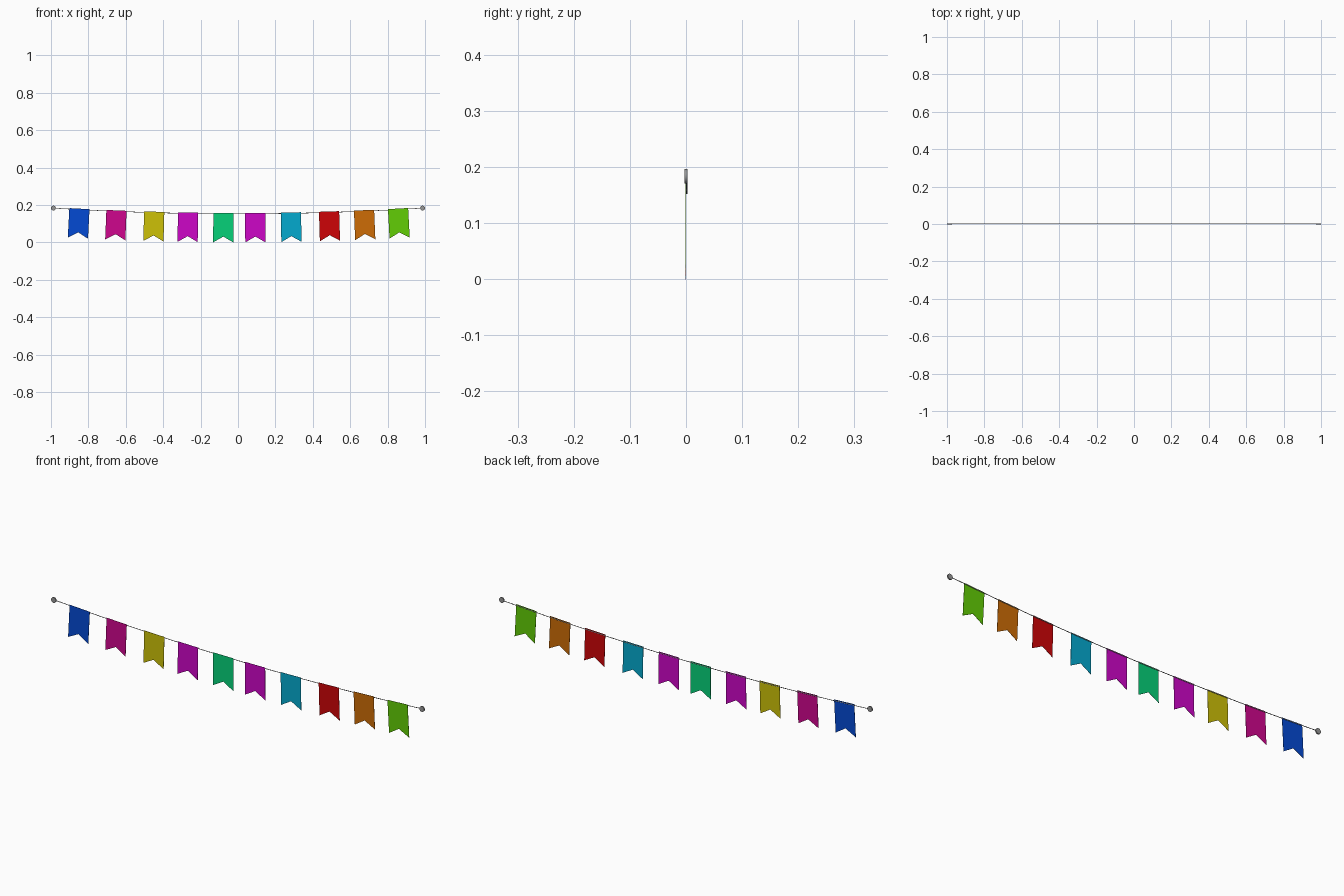
import bpy, bmesh, math
from mathutils import Matrix

if "Cube" in bpy.data.objects:
    bpy.data.objects.remove(bpy.data.objects["Cube"])

END_X, LOW_Z, SAG = 0.987, 0.153, 0.0305


def rope_z(x):
    return LOW_Z + SAG * (x / END_X) ** 2


def material(name, srgb):
    m = bpy.data.materials.new(name)
    m.diffuse_color = [(c / 255) ** 2.2 for c in srgb] + [1]
    m.use_nodes = True
    m.node_tree.nodes["Principled BSDF"].inputs["Base Color"].default_value = m.diffuse_color
    return m


def link(name, bm, mat):
    bmesh.ops.recalc_face_normals(bm, faces=bm.faces)
    me = bpy.data.meshes.new(name)
    bm.to_mesh(me)
    bm.free()
    me.materials.append(mat)
    ob = bpy.data.objects.new(name, me)
    bpy.context.collection.objects.link(ob)
    return ob


grey = material("grey", (150, 150, 150))
colours = {n: material(n, c) for n, c in {
    "blue": (12, 75, 210), "pink": (206, 14, 140), "yellow": (204, 192, 16),
    "magenta": (204, 14, 198), "green": (14, 208, 120), "cyan": (12, 168, 206),
    "red": (204, 12, 16), "orange": (204, 108, 14), "lime": (98, 204, 14)}.items()}

# Sagging string: round section swept along a parabola, just behind the flags
bm = bmesh.new()
rings, sides, steps = [], 8, 40
for i in range(steps + 1):
    x = END_X * (2 * i / steps - 1)
    rings.append([bm.verts.new((x, 0.0015 + 0.0015 * math.cos(a), rope_z(x) + 0.0015 * math.sin(a)))
                  for a in (2 * math.pi * k / sides for k in range(sides))])
for a, b in zip(rings, rings[1:]):
    for k in range(sides):
        n = (k + 1) % sides
        bm.faces.new((a[k], a[n], b[n], b[k])).smooth = True
bm.faces.new(rings[0])
bm.faces.new(rings[-1])
link("string", bm, grey)

# Round end knobs: discs facing the front
for side, x in (("left", -END_X), ("right", END_X)):
    bm = bmesh.new()
    bmesh.ops.create_cone(bm, cap_ends=True, segments=24, radius1=0.013, radius2=0.013, depth=0.006,
                          matrix=Matrix.Translation((x, 0, rope_z(x))) @ Matrix.Rotation(math.pi / 2, 4, 'X'))
    for f in bm.faces:
        f.smooth = len(f.verts) == 4
    for e in bm.edges:
        e.smooth = all(f.smooth for f in e.link_faces)
    link(side + "_knob", bm, grey)

# Swallow-tailed flags, each tilted along the string
W, TOP, H, NOTCH = 0.054, 0.005, 0.153, 0.122
flags = [(-0.848, "blue"), (-0.65, "pink"), (-0.448, "yellow"), (-0.267, "magenta"), (-0.078, "green"),
         (0.092, "magenta"), (0.283, "cyan"), (0.487, "red"), (0.674, "orange"), (0.856, "lime")]
for i, (x, col) in enumerate(flags):
    bm = bmesh.new()
    outline = [(-W, TOP), (-W, -H), (0, -NOTCH), (W, -H), (W, TOP)]
    face = bm.faces.new([bm.verts.new((u, -0.001, v)) for u, v in outline])
    ext = bmesh.ops.extrude_face_region(bm, geom=[face], use_keep_orig=True)
    for v in ext["geom"]:
        if isinstance(v, bmesh.types.BMVert):
            v.co.y += 0.001
    slope = math.atan(2 * SAG * x / END_X ** 2)
    bm.transform(Matrix.Translation((x, 0, rope_z(x))) @ Matrix.Rotation(-slope, 4, 'Y'))
    link(f"flag_{i + 1}", bm, colours[col])
